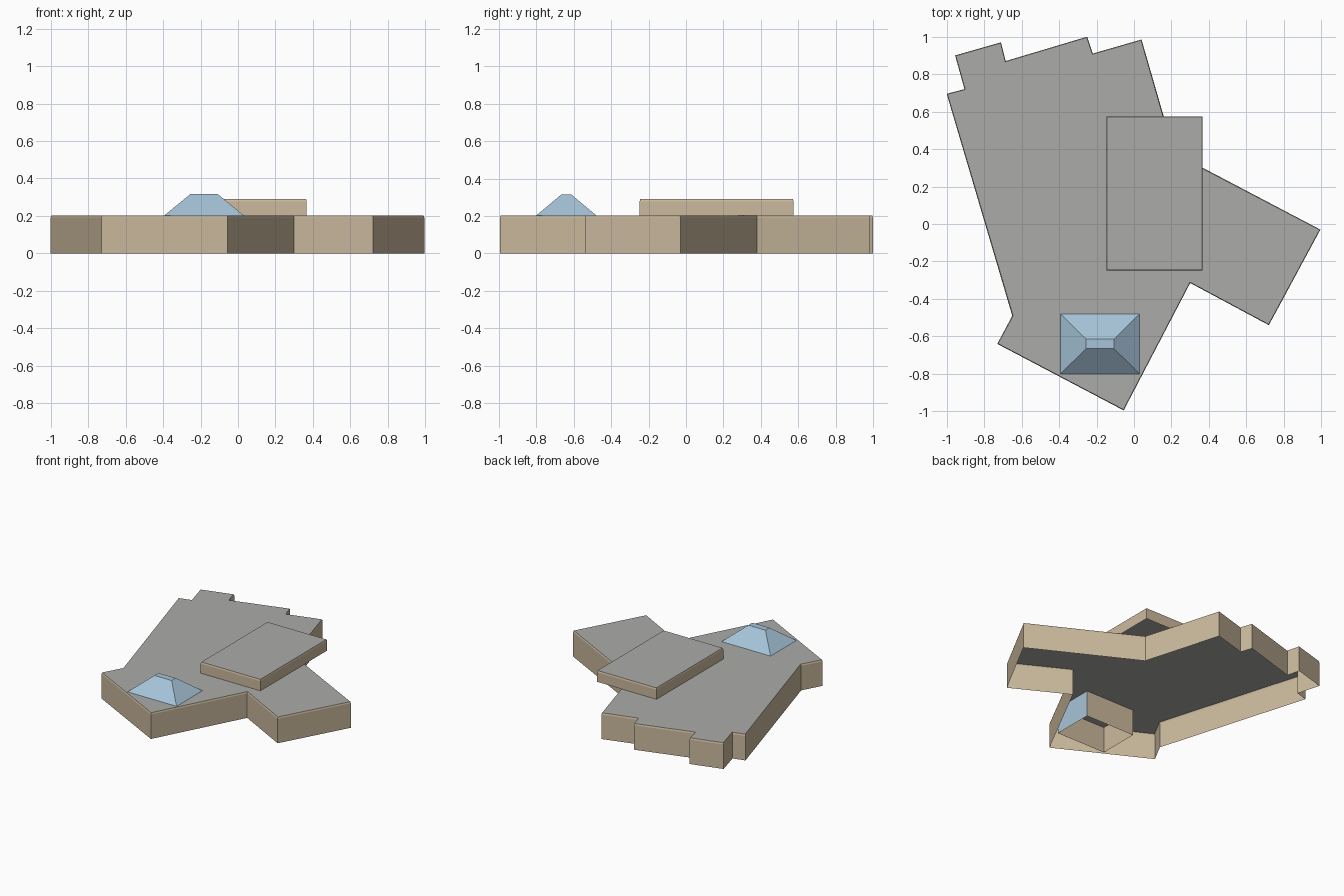
import bpy
import bmesh

cube = bpy.data.objects.get("Cube")
if cube:
    bpy.data.objects.remove(cube, do_unlink=True)


def material(name, rgb):
    m = bpy.data.materials.new(name)
    m.use_nodes = True
    m.diffuse_color = (*rgb, 1)
    m.node_tree.nodes["Principled BSDF"].inputs["Base Color"].default_value = (*rgb, 1)
    return m


BEIGE = material("beige wall", (0.60, 0.49, 0.34))
GREY = material("grey roof", (0.41, 0.41, 0.40))
BLUE = material("blue glass", (0.38, 0.55, 0.69))


def finish(name, bm, mats):
    me = bpy.data.meshes.new(name)
    bm.normal_update()
    bm.to_mesh(me)
    bm.free()
    for m in mats:
        me.materials.append(m)
    ob = bpy.data.objects.new(name, me)
    bpy.context.collection.objects.link(ob)
    return ob


def rectangle(x0, x1, y0, y1):
    return [(x0, y0), (x1, y0), (x1, y1), (x0, y1)]


def walls(bm, outline, z0, z1):
    """Open band of vertical walls around a counter-clockwise outline."""
    low = [bm.verts.new((x, y, z0)) for x, y in outline]
    high = [bm.verts.new((x, y, z1)) for x, y in outline]
    n = len(outline)
    for i in range(n):
        j = (i + 1) % n
        bm.faces.new((low[i], low[j], high[j], high[i]))
    return high


def block(name, outline, z0, z1, lip=0.012, inset=0.005):
    """Open-bottomed shell: walls, a small sloped lip and a flat roof."""
    bm = bmesh.new()
    roof = bm.faces.new(walls(bm, outline, z0, z1 - lip))
    bm.normal_update()
    bmesh.ops.inset_region(bm, faces=[roof], thickness=inset, depth=lip)
    bm.normal_update()
    for f in bm.faces:
        f.material_index = 1 if f.normal.z > 0.9 else 0
    return finish(name, bm, [BEIGE, GREY])


# Main building, outline counter-clockwise from the front point
main_outline = [
    (-0.055, -0.995), (0.30, -0.315), (0.72, -0.54), (0.995, -0.03),
    (0.215, 0.38), (0.04, 0.985), (-0.22, 0.91), (-0.25, 1.0),
    (-0.685, 0.87), (-0.71, 0.97), (-0.955, 0.90), (-0.905, 0.72),
    (-1.0, 0.695), (-0.65, -0.49), (-0.73, -0.64),
]
block("main_building", main_outline, 0, 0.203)

# Raised upper storey
block("upper_storey", rectangle(-0.148, 0.367, -0.248, 0.575), 0.203, 0.29)

# Skylight: hipped glass roof with a flat top
base = rectangle(-0.393, 0.03, -0.80, -0.48)
top = rectangle(-0.255, -0.107, -0.665, -0.615)
bm = bmesh.new()
low = [bm.verts.new((x, y, 0.203)) for x, y in base]
high = [bm.verts.new((x, y, 0.316)) for x, y in top]
for i in range(4):
    j = (i + 1) % 4
    bm.faces.new((low[i], low[j], high[j], high[i]))
bm.faces.new(high)
finish("skylight", bm, [BLUE])

# Shaft under the skylight, glazed on its left side
bm = bmesh.new()
walls(bm, base, 0, 0.203)
bm.normal_update()
for f in bm.faces:
    f.material_index = 1 if f.normal.x > 0.9 else 0
finish("skylight_shaft", bm, [BEIGE, BLUE])
